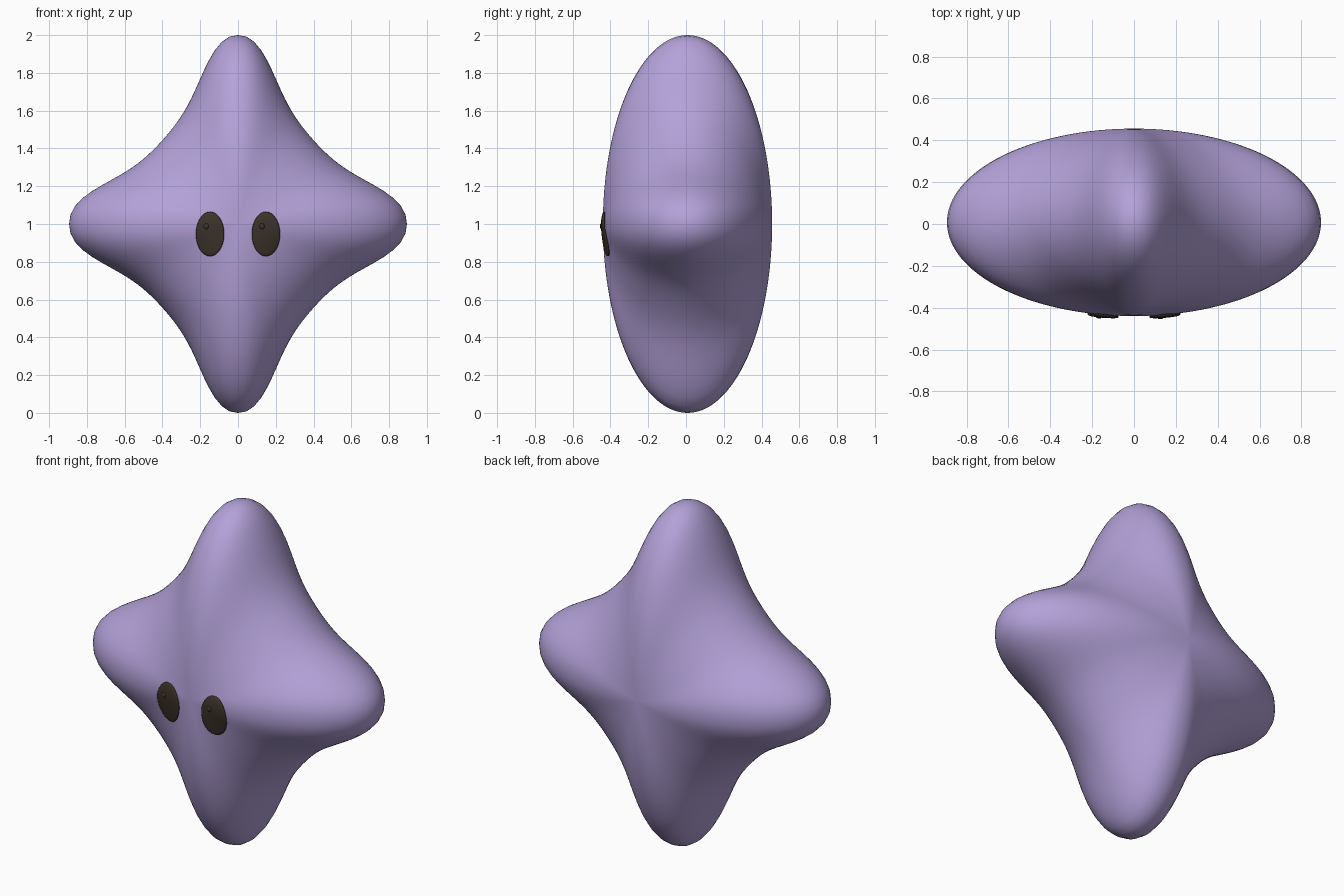
import bpy, bmesh, math

if "Cube" in bpy.data.objects:
    bpy.data.objects.remove(bpy.data.objects["Cube"])

HALF_W, HALF_D, HALF_H = 0.894, 0.448, 1.0   # body half sizes
CY, CZ = 0.008, 1.0                          # body centre
NOTCH, ROUND, POWER = 0.37, 0.37, 2.3        # depth between points, tip shape


def material(name, rgb):
    m = bpy.data.materials.new(name)
    m.diffuse_color = (*rgb, 1.0)
    m.use_nodes = True
    m.node_tree.nodes["Principled BSDF"].inputs["Base Color"].default_value = m.diffuse_color
    return m


def star(u, v):
    """Radius factor of the four-pointed outline in direction (u, v)."""
    s = abs(math.sin(2 * math.atan2(v, u))) ** POWER
    return 1 - NOTCH * s * (1 + ROUND) / (s + ROUND)


def front_y(x, z):
    """Depth of the body's front surface at (x, z)."""
    u, v = x / HALF_W, (z - CZ) / HALF_H
    rho = math.hypot(u, v) / star(u, v)
    return CY - HALF_D * math.sqrt(max(0.0, 1 - rho * rho))


def shaped_sphere(name, mat, segments, rings, shape):
    """Sphere with its poles along y, each point moved by shape()."""
    bm = bmesh.new()
    bmesh.ops.create_uvsphere(bm, u_segments=segments, v_segments=rings, radius=1)
    for vert in bm.verts:
        x, y, z = vert.co
        vert.co = shape(x, -z, y)
    bmesh.ops.recalc_face_normals(bm, faces=bm.faces)
    for f in bm.faces:
        f.smooth = True
    me = bpy.data.meshes.new(name)
    bm.to_mesh(me)
    bm.free()
    me.materials.append(mat)
    ob = bpy.data.objects.new(name, me)
    bpy.context.collection.objects.link(ob)
    return ob


def body_shape(x, y, z):
    f = star(x, z)
    return (x * f * HALF_W, CY + y * HALF_D, CZ + z * f * HALF_H)


def plate_shape(cx, cz, rx, rz, thick):
    """Thin rounded plate that follows the front of the body."""
    def shape(x, y, z):
        px, pz = cx + x * rx, cz + z * rz
        bulge = math.copysign(abs(y) ** 0.4, y) if abs(y) > 1e-6 else 0.0
        lift = thick * -bulge if y < 0 else -0.006 * bulge
        return (px, front_y(px, pz) - 0.006 - lift, pz)
    return shape


lilac = material("lilac", (0.455, 0.36, 0.695))
dark = material("dark_brown", (0.047, 0.033, 0.023))

# Star-shaped body
shaped_sphere("body", lilac, 128, 64, body_shape)

# Eyes, each with a small raised bead at the upper left
for side, cx in (("left", -0.148), ("right", 0.148)):
    shaped_sphere(side + "_eye", dark, 40, 16,
                  plate_shape(cx, 0.947, 0.075, 0.118, 0.009))
    shaped_sphere(side + "_eye_bead", dark, 16, 8,
                  plate_shape(cx - 0.021, 0.988, 0.014, 0.017, 0.014))
